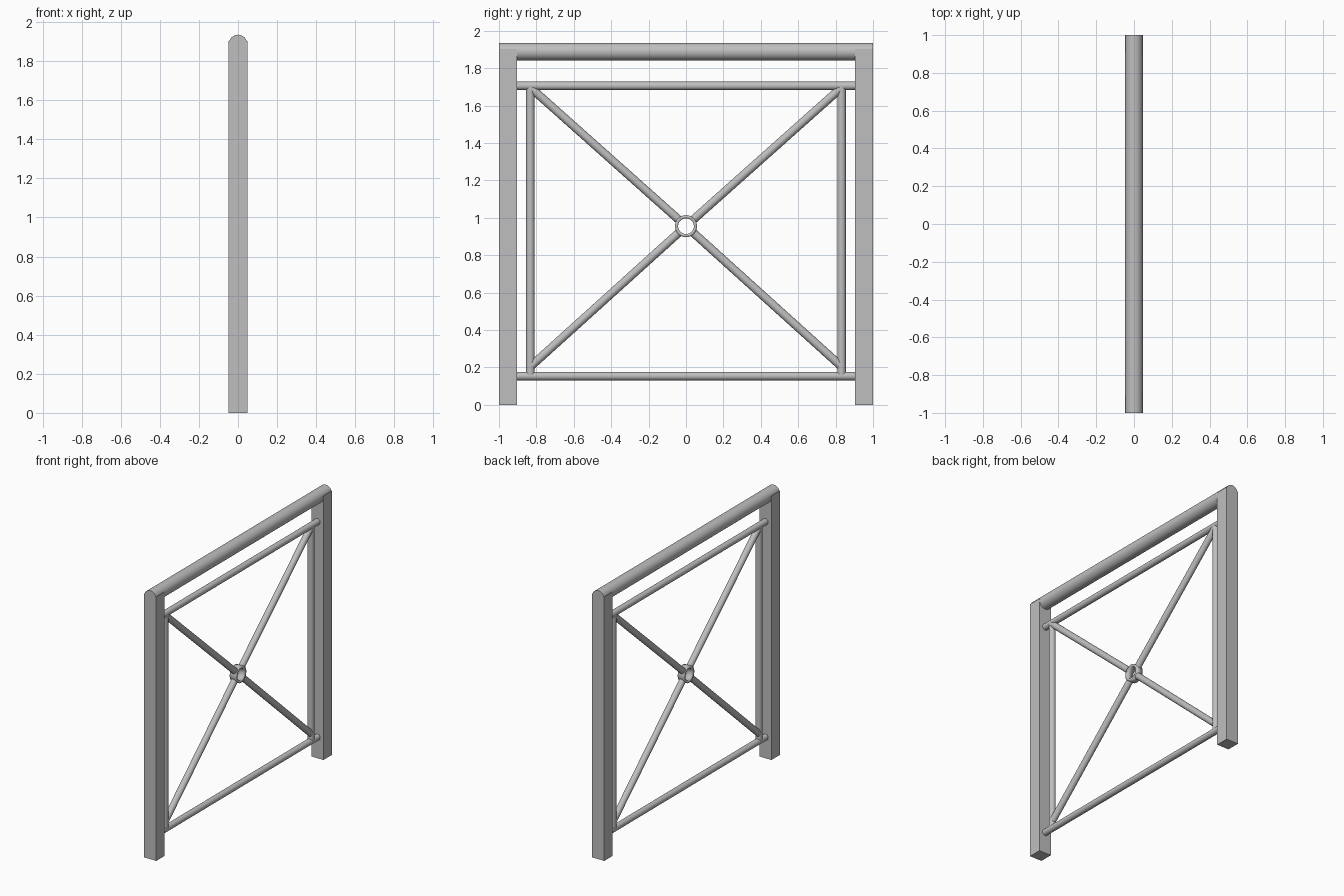
import bpy
import math
from mathutils import Vector

cube = bpy.data.objects.get("Cube")
if cube:
    bpy.data.objects.remove(cube, do_unlink=True)

# Single painted metal colour
metal = bpy.data.materials.new("grey_metal")
metal.use_nodes = True
GREY = (0.52, 0.52, 0.52, 1)
metal.diffuse_color = GREY
metal.node_tree.nodes["Principled BSDF"].inputs["Base Color"].default_value = GREY

POST = 0.096
TUBE = 0.0225
HIGH, LOW = 1.705, 0.153
HUB = Vector((0, 0, 0.955))


def finish(name):
    obj = bpy.context.object
    obj.name = name
    obj.data.materials.append(metal)
    return obj


def tube(name, start, end, radius=TUBE):
    a, b = Vector(start), Vector(end)
    bpy.ops.mesh.primitive_cylinder_add(vertices=32, radius=radius,
                                        depth=(b - a).length, location=(a + b) / 2)
    obj = finish(name)
    obj.rotation_euler = (b - a).to_track_quat("Z", "Y").to_euler()
    bpy.ops.object.shade_smooth_by_angle(angle=math.radians(40))
    return obj


# Handrail and the two horizontal rails
tube("handrail", (0, -1, 1.888), (0, 1, 1.888), 0.047)
tube("upper_rail", (0, -0.998, HIGH), (0, 0.998, HIGH))
tube("lower_rail", (0, -0.998, LOW), (0, 0.998, LOW))

for side, label in ((-1, "front"), (1, "back")):
    # Square post
    height = 1.902
    bpy.ops.mesh.primitive_cube_add(size=1, location=(0, side * (1 - POST / 2), height / 2))
    post = finish(label + "_post")
    post.scale = (POST, POST, height)

    # Upright tube beside the post
    tube(label + "_upright", (0, side * 0.832, LOW), (0, side * 0.832, HIGH))

    # Diagonal braces running from the hub to the corners
    for z, level in ((1.69, "upper"), (0.21, "lower")):
        corner = Vector((0, side * 0.825, z))
        inner = HUB + (corner - HUB).normalized() * 0.05
        tube(f"{label}_{level}_brace", inner, corner)

# Open hub ring at the crossing
bpy.ops.mesh.primitive_cylinder_add(vertices=40, radius=0.059, depth=0.05, end_fill_type="NOTHING",
                                    location=HUB, rotation=(0, math.pi / 2, 0))
hub = finish("hub_ring")
wall = hub.modifiers.new("wall", "SOLIDIFY")
wall.thickness = 0.017
wall.offset = -1
bpy.ops.object.shade_smooth_by_angle(angle=math.radians(40))
